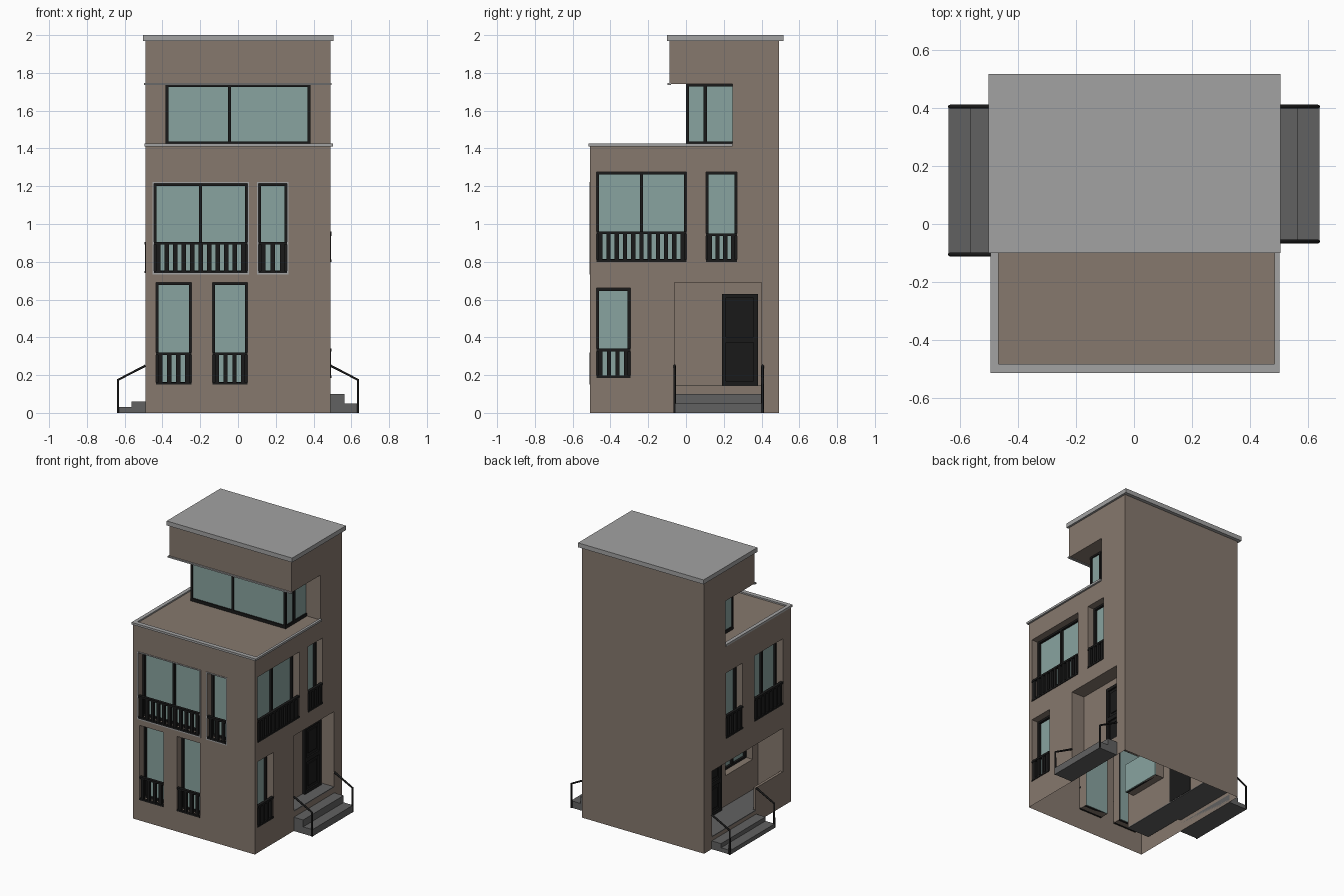
import bpy, bmesh
from mathutils import Vector

if "Cube" in bpy.data.objects:
    bpy.data.objects.remove(bpy.data.objects["Cube"])

X, F, B = 0.49, -0.507, 0.492          # side walls, front wall, back wall
COL = {"brick": (.24, .19, .155, 1), "glass": (.25, .37, .35, 1), "black": (.01, .01, .01, 1),
       "stone": (.36, .36, .36, 1), "step": (.12, .12, .12, 1)}
MATS = {}
for key, c in COL.items():
    MATS[key] = bpy.data.materials.new(key)
    MATS[key].diffuse_color = c


def finish(bm, name, mat):
    bmesh.ops.recalc_face_normals(bm, faces=bm.faces)
    me = bpy.data.meshes.new(name)
    bm.to_mesh(me)
    bm.free()
    me.materials.append(MATS[mat])
    ob = bpy.data.objects.new(name, me)
    bpy.context.collection.objects.link(ob)
    return ob


def boxes(name, items, mat):
    """One object made of axis-aligned boxes given as two opposite corners."""
    bm = bmesh.new()
    for a, b in items:
        a, b = Vector(a), Vector(b)
        vs = bmesh.ops.create_cube(bm, size=1)["verts"]
        for v in vs:
            v.co = (a + b) / 2 + Vector(v.co[i] * abs(b[i] - a[i]) for i in range(3))
    return finish(bm, name, mat)


def prism(name, yz, x0, x1, mat):
    """Profile in the y-z plane extruded along x."""
    bm = bmesh.new()
    f = bm.faces.new([bm.verts.new((x0, y, z)) for y, z in yz])
    new = bmesh.ops.extrude_face_region(bm, geom=[f])["geom"]
    bmesh.ops.translate(bm, vec=(x1 - x0, 0, 0),
                        verts=[v for v in new if isinstance(v, bmesh.types.BMVert)])
    return finish(bm, name, mat)


def cut(cutter):
    """Subtract a cutter from the walls and discard it."""
    m = walls.modifiers.new("cut", "BOOLEAN")
    m.operation, m.solver, m.object = "DIFFERENCE", "EXACT", cutter
    bpy.context.view_layer.objects.active = walls
    bpy.ops.object.modifier_apply(modifier=m.name)
    bpy.data.objects.remove(cutter)


def at(side, u, w, z):
    """Point on a wall: u along it, w outward from it."""
    return {"front": (u, F - w, z), "right": (X + w, u, z), "left": (-X - w, u, z)}[side]


def wbox(side, u0, u1, w0, w1, z0, z1):
    return at(side, u0, w0, z0), at(side, u1, w1, z1)


def ring(side, u0, u1, z0, z1, w0, w1, t):
    """Four bars around a rectangle."""
    return [wbox(side, u0, u0 + t, w0, w1, z0, z1), wbox(side, u1 - t, u1, w0, w1, z0, z1),
            wbox(side, u0 + t, u1 - t, w0, w1, z0, z0 + t), wbox(side, u0 + t, u1 - t, w0, w1, z1 - t, z1)]


def window(name, side, u0, u1, z0, z1, rail=0, w=0, d=.07):
    """Recessed window with frame, glass and optional balustrade."""
    cut(boxes("cutter", [wbox(side, u0, u1, w - d, w + .05, z0, z1)], "brick"))
    boxes(name + "_glass", [wbox(side, u0, u1, w - d - .003, w - d + .004, z0, z1)], "glass")
    bars = ring(side, u0, u1, z0, z1, w - d, w - d + .02, .014)
    if u1 - u0 > .25:
        c = (u0 + u1) / 2
        bars.append(wbox(side, c - .008, c + .008, w - d, w - d + .02, z0, z1))
    boxes(name + "_frame", bars, "black")
    if rail:
        n = round((u1 - u0) / .045)
        s = (u1 - u0) / n
        bal = [wbox(side, u0 + s * (i + .5) - .011, u0 + s * (i + .5) + .011, -.014, .003, z0, z0 + rail)
               for i in range(n)]
        bal += [wbox(side, u0, u1, -.016, .005, z0 + rail - .014, z0 + rail),
                wbox(side, u0, u1, -.016, .005, z0, z0 + .012)]
        boxes(name + "_balustrade", bal, "black")


def door(name, side, u0, u1, z0, z1, w):
    """Panelled door standing on a porch back wall."""
    parts = [wbox(side, u0, u1, w - .004, w + .008, z0, z1)]
    parts += ring(side, u0, u1, z0, z1, w, w + .02, .022)
    m = (z0 + z1) / 2
    parts.append(wbox(side, u0, u1, w, w + .02, m - .015, m + .015))
    for a, b in ((z0 + .045, m - .04), (m + .04, z1 - .045)):
        parts.append(wbox(side, u0 + .045, u1 - .045, w, w + .015, a, b))
    boxes(name, parts, "black")


def stairs(name, side, u0, u1, rise):
    """Two outside steps."""
    boxes(name, [wbox(side, u0, u1, 0, .075, 0, 2 * rise), wbox(side, u0, u1, .075, .15, 0, rise)], "step")


def handrail(name, side, u):
    """Bent tube from the wall to the ground."""
    cu = bpy.data.curves.new(name, "CURVE")
    cu.dimensions, cu.bevel_depth, cu.bevel_resolution = "3D", .007, 1
    sp = cu.splines.new("POLY")
    pts = [(0, .25), (.145, .175), (.145, 0)]
    sp.points.add(len(pts) - 1)
    for p, (w, z) in zip(sp.points, pts):
        p.co = (*at(side, u, w, z), 1)
    cu.materials.append(MATS["black"])
    bpy.context.collection.objects.link(bpy.data.objects.new(name, cu))


# Walls: stepped side profile, with terrace notch under the top block
walls = prism("walls", [(F, 0), (B, 0), (B, 1.975), (-.088, 1.975), (-.088, 1.74),
                        (.245, 1.74), (.245, 1.415), (F, 1.415)], -X, X, "brick")

# Porch recesses
cut(boxes("cutter", [((.385, -.06, .143), (.6, .4, .69))], "brick"))
cut(prism("cutter", [(-.41, .25), (-.1, .25), (-.1, .088), (.4, .088), (.4, .565), (-.41, .565)],
          -.6, -.465, "brick"))
cut(boxes("cutter", [((-.47, -.41, .088), (-.29, .4, .565))], "brick"))

# Windows
window("front_lower_left", "front", -.435, -.245, .15, .69, .17)
window("front_lower_right", "front", -.135, .05, .15, .69, .17)
window("front_upper_wide", "front", -.445, .05, .74, 1.215, .165)
window("front_upper_narrow", "front", .108, .26, .74, 1.215, .165)
window("right_lower", "right", -.475, -.295, .185, .66, .155)
window("right_upper_wide", "right", -.475, .003, .80, 1.275, .16)
window("right_upper_narrow", "right", .105, .27, .80, 1.275, .15)
window("left_upper_wide", "left", -.41, -.085, .74, 1.215, .165)
window("left_upper_narrow", "left", .05, .24, .74, 1.215, .165)
window("porch_window", "left", -.35, -.04, .31, .52, 0, -.2)
boxes("window_trim", ring("front", -.453, .058, .732, 1.223, 0, .004, .008)
      + ring("front", .1, .268, .732, 1.223, 0, .004, .008), "stone")

# The walls are open underneath
bm = bmesh.new()
bm.from_mesh(walls.data)
bmesh.ops.delete(bm, geom=[f for f in bm.faces if all(v.co.z < .001 for v in f.verts)], context="FACES")
bm.to_mesh(walls.data)
bm.free()

# Porch floors, doors, steps and handrails
boxes("porch_floor_right", [((.383, -.06, .139), (X, .4, .146))], "step")
boxes("porch_floor_left", [((-X, -.1, .084), (-.288, .4, .091)), ((-.468, -.41, .084), (-.288, -.1, .091))], "step")
door("right_door", "right", .19, .38, .146, .63, -.105)
door("left_door", "left", .03, .24, .091, .54, -.2)
stairs("right_steps", "right", -.06, .405, .05)
stairs("left_steps", "left", -.105, .405, .03)
for side, us in (("right", (-.06, .405)), ("left", (-.105, .405))):
    for u in us:
        handrail(f"{side}_handrail", side, u)

# Glazed top room: glass box, corner posts, mullions, sill and head bars
G, z0, z1 = .375, 1.415, 1.74
boxes("top_room_glass", [((-G, .008, z0), (G, .245, z1))], "glass")
bars = [((x - .008, .0, z0), (x + .008, .016, z1)) for x in (-G, -.045, G)]
for z in (z0, z1 - .014):
    bars.append(((-G - .008, 0, z), (G + .008, .014, z + .022 if z == z0 else z1)))
for s in (-1, 1):
    bars.append(((s * (G - .006), .092, z0), (s * (G + .008), .11, z1)))
    bars.append(((s * (G - .006), 0, z0), (s * (G + .008), .245, z0 + .022)))
    bars.append(((s * (G - .006), 0, z1 - .012), (s * (G + .008), .245, z1)))
boxes("top_room_frame", bars, "black")

# Terrace rim, soffit trim and roof slab
boxes("terrace_rim", [((-.495, F - .008, 1.41), (.503, F + .024, 1.425)),
                      ((-.495, F + .024, 1.41), (-.468, .245, 1.425)),
                      ((.485, F + .024, 1.41), (.503, .245, 1.425))], "stone")
boxes("soffit_trim", [((-.497, -.098, 1.736), (.495, -.08, 1.746))], "stone")
boxes("roof_slab", [((-.503, -.1, 1.968), (.505, .517, 2.0))], "stone")

for m in bpy.data.materials:
    if m.users and not m.is_grease_pencil:
        m.use_nodes = True
        m.node_tree.nodes["Principled BSDF"].inputs["Base Color"].default_value = m.diffuse_color
